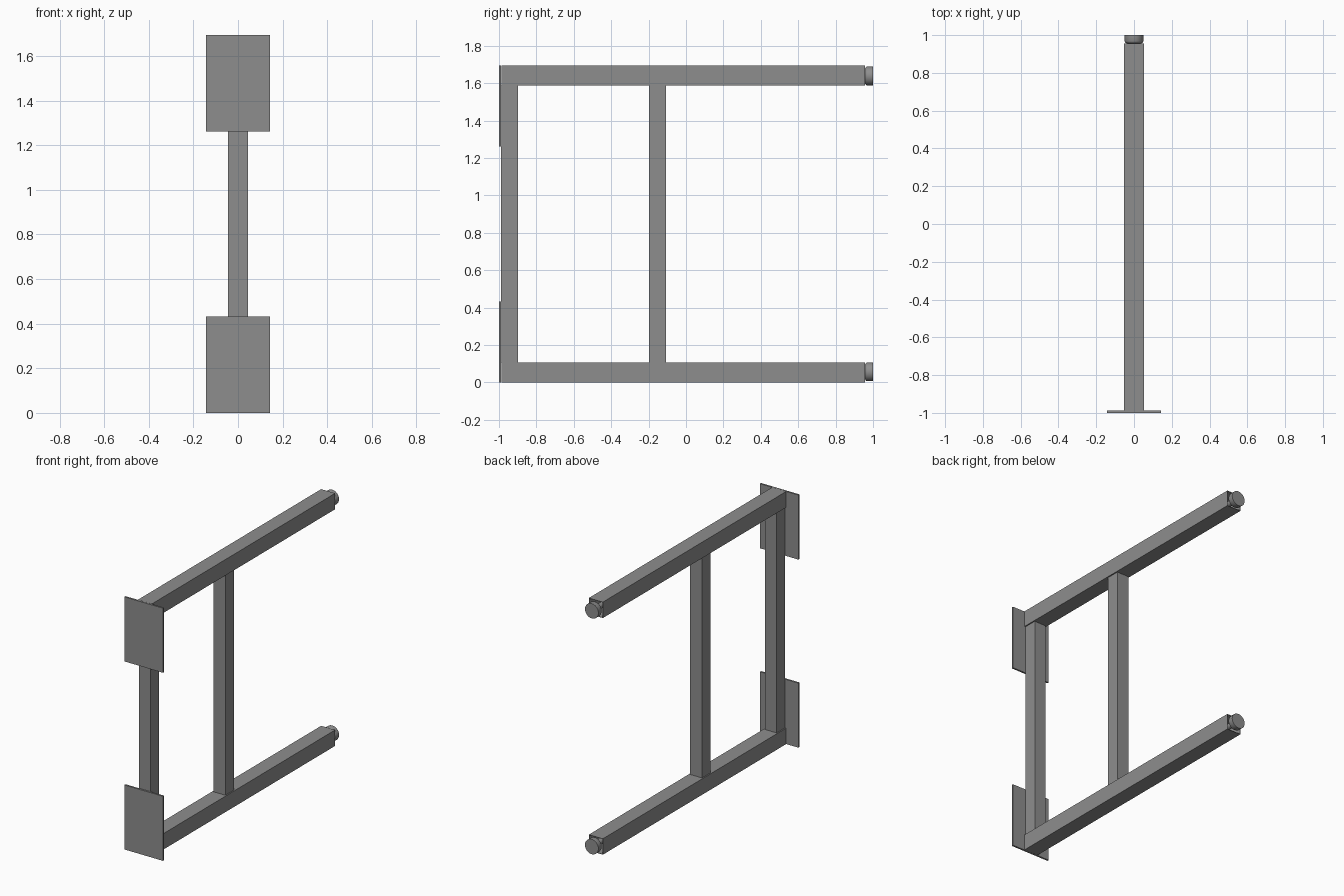
import bpy, bmesh, math
from mathutils import Vector

if "Cube" in bpy.data.objects:
    bpy.data.objects.remove(bpy.data.objects["Cube"])

H = 1.695
paint = bpy.data.materials.new("dark_grey_steel")
paint.diffuse_color = (0.27, 0.27, 0.27, 1)
paint.use_nodes = True
paint.node_tree.nodes["Principled BSDF"].inputs["Base Color"].default_value = paint.diffuse_color


def finish(name, bm):
    bmesh.ops.recalc_face_normals(bm, faces=bm.faces)
    me = bpy.data.meshes.new(name)
    bm.to_mesh(me)
    bm.free()
    me.materials.append(paint)
    ob = bpy.data.objects.new(name, me)
    bpy.context.collection.objects.link(ob)
    return ob


def box(name, lo, hi):
    bm = bmesh.new()
    bmesh.ops.create_cube(bm, size=1)
    lo, hi = Vector(lo), Vector(hi)
    for v in bm.verts:
        v.co = Vector([(lo[i] + hi[i]) / 2 + v.co[i] * (hi[i] - lo[i]) for i in range(3)])
    return finish(name, bm)


def rail(name, z0, z1):
    # square tube with an open far end
    ob = box(name, (-0.052, -0.987, z0), (0.052, 0.956, z1))
    bm = bmesh.new()
    bm.from_mesh(ob.data)
    end = [f for f in bm.faces if f.calc_center_median().y > 0.9]
    bmesh.ops.inset_region(bm, faces=end, thickness=0.004)
    res = bmesh.ops.extrude_face_region(bm, geom=end)
    bmesh.ops.delete(bm, geom=end, context='FACES_ONLY')
    for v in [g for g in res['geom'] if isinstance(g, bmesh.types.BMVert)]:
        v.co.y -= 0.15
    bm.to_mesh(ob.data)
    bm.free()


def foot(name, z):
    # turned foot: stem in the tube, flared collar, flat pad
    profile = [(0, 0.81), (0.018, 0.81), (0.018, 0.948), (0.038, 0.955),
               (0.048, 0.963), (0.05, 0.967), (0.05, 1.0), (0, 1.0)]
    bm = bmesh.new()
    vs = [bm.verts.new((r, y, 0)) for r, y in profile]
    es = [bm.edges.new(p) for p in zip(vs, vs[1:])]
    bmesh.ops.spin(bm, geom=vs + es, cent=(0, 0, 0), axis=(0, 1, 0),
                   angle=math.tau, steps=24)
    bmesh.ops.remove_doubles(bm, verts=bm.verts, dist=1e-4)
    ob = finish(name, bm)
    ob.location.z = z
    bpy.context.view_layer.objects.active = ob
    ob.select_set(True)
    bpy.ops.object.shade_smooth_by_angle(angle=math.radians(30))
    ob.select_set(False)


# Rails, feet and mounting plates at both levels
for level, z0, z1, p0, p1 in (("lower", 0, 0.107, 0, 0.433),
                              ("upper", H - 0.107, H, H - 0.433, H)):
    rail(level + "_rail", z0, z1)
    foot(level + "_foot", (z0 + z1) / 2 + (0.003 if z0 == 0 else -0.003))
    box(level + "_mounting_plate", (-0.143, -1, p0), (0.143, -0.988, p1))

# Uprights between the rails
for name, y in (("end_upright", -0.988), ("middle_upright", -0.197)):
    box(name, (-0.044, y, 0.107), (0.044, y + 0.09, H - 0.107))
